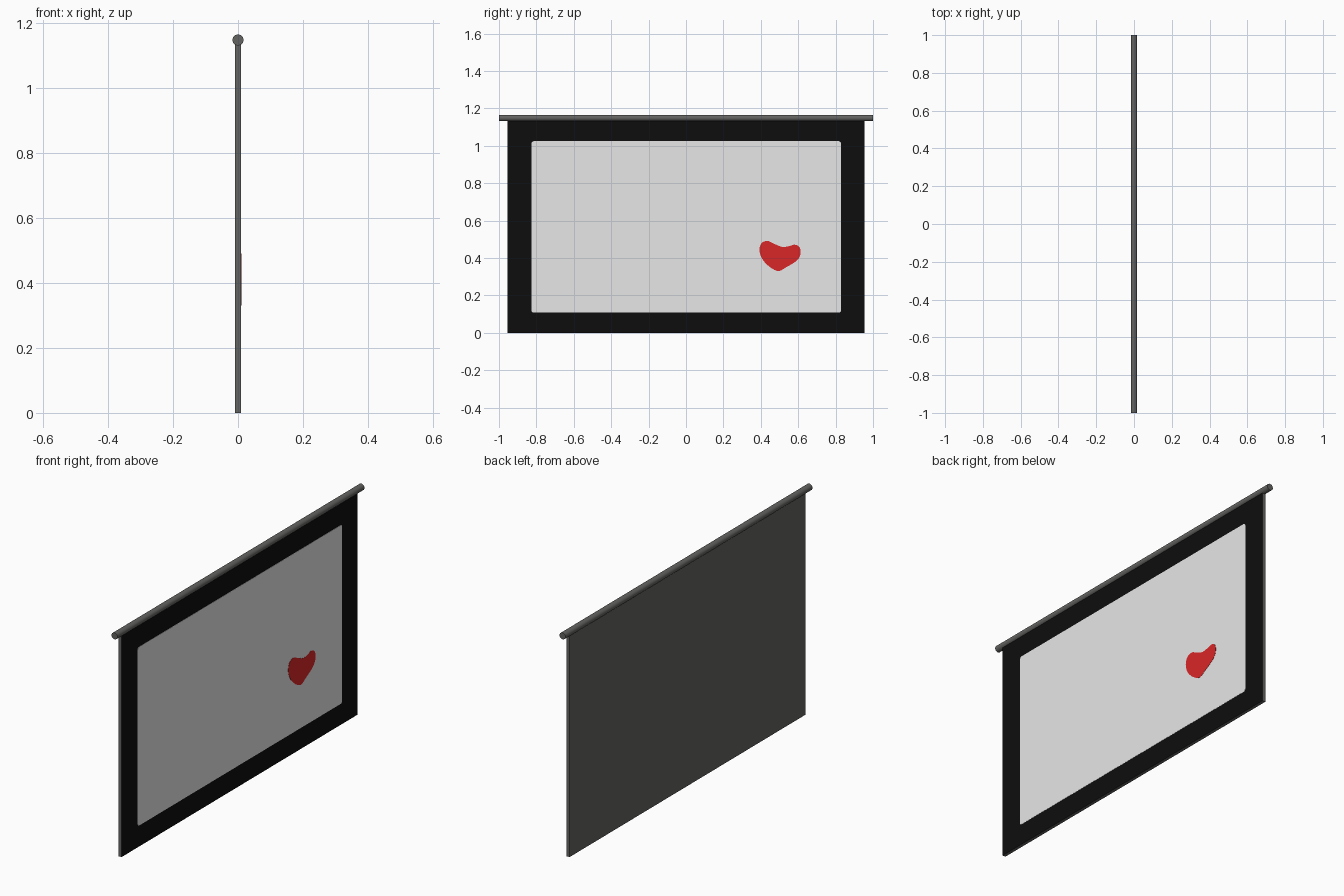
import bpy, bmesh, math
from mathutils import Vector

if "Cube" in bpy.data.objects:
    bpy.data.objects.remove(bpy.data.objects["Cube"])


def material(name, r, g, b):
    m = bpy.data.materials.new(name)
    m.diffuse_color = (r, g, b, 1)
    m.use_nodes = True
    m.node_tree.nodes["Principled BSDF"].inputs["Base Color"].default_value = m.diffuse_color
    return m


GREY = material("dark grey", 0.125, 0.125, 0.12)
BLACK = material("black border", 0.004, 0.004, 0.004)
WHITE = material("screen white", 0.8, 0.8, 0.8)
RED = material("heart red", 0.70, 0.02, 0.02)
HALF = 0.0085  # half thickness of the panel


def finish(name, bm, *mats):
    bmesh.ops.recalc_face_normals(bm, faces=bm.faces)
    me = bpy.data.meshes.new(name)
    bm.to_mesh(me)
    bm.free()
    for m in mats:
        me.materials.append(m)
    ob = bpy.data.objects.new(name, me)
    bpy.context.collection.objects.link(ob)
    return ob


def plate(name, outline, x0, x1, mat):
    """Extrude a y/z outline from x0 to x1."""
    bm = bmesh.new()
    f = bm.faces.new([bm.verts.new((x0, y, z)) for y, z in outline])
    top = bmesh.ops.extrude_face_region(bm, geom=[f])["geom"]
    bmesh.ops.translate(bm, vec=(x1 - x0, 0, 0),
                        verts=[v for v in top if isinstance(v, bmesh.types.BMVert)])
    return finish(name, bm, mat)


def rounded_rect(y0, y1, z0, z1, r, n=4):
    pts = []
    for k, (cy, cz) in enumerate([(y1 - r, z1 - r), (y0 + r, z1 - r),
                                  (y0 + r, z0 + r), (y1 - r, z0 + r)]):
        for i in range(n + 1):
            a = math.pi / 2 * (k + i / n)
            pts.append((cy + r * math.cos(a), cz + r * math.sin(a)))
    return pts


def smooth_loop(pts, n=4):
    """Closed Catmull-Rom curve through the points."""
    p = [Vector(q) for q in pts]
    out = []
    for i in range(len(p)):
        a, b, c, d = (p[(i + k) % len(p)] for k in (-1, 0, 1, 2))
        for j in range(n):
            t = j / n
            out.append(0.5 * (2 * b + (c - a) * t + (2 * a - 5 * b + 4 * c - d) * t * t
                              + (3 * b - a - 3 * c + d) * t ** 3))
    return out


# Panel: grey sheet whose picture side (+x) is black
panel = plate("screen_panel", [(-0.955, 0), (0.955, 0), (0.955, 1.14), (-0.955, 1.14)],
              -HALF, HALF, GREY)
panel.data.materials.append(BLACK)
for f in panel.data.polygons:
    f.material_index = 1 if f.normal.x > 0.5 else 0

# White picture area and the red heart on it
plate("picture_area", rounded_rect(-0.826, 0.829, 0.108, 1.024, 0.012),
      HALF - 0.002, HALF + 0.001, WHITE)
heart = [(0.495, 0.330), (0.535, 0.350), (0.588, 0.382), (0.611, 0.415), (0.608, 0.455),
         (0.582, 0.471), (0.550, 0.463), (0.515, 0.459), (0.475, 0.474), (0.435, 0.491),
         (0.402, 0.477), (0.393, 0.435), (0.412, 0.388), (0.452, 0.349)]
plate("heart_mark", smooth_loop(heart), HALF, HALF + 0.002, RED)

# Roller rod along the top edge
bpy.ops.mesh.primitive_cylinder_add(vertices=32, radius=0.017, depth=2,
                                    location=(0, 0, 1.148), rotation=(math.pi / 2, 0, 0))
rod = bpy.context.object
rod.name = "top_rod"
rod.data.materials.append(GREY)
bpy.ops.object.shade_smooth_by_angle()
